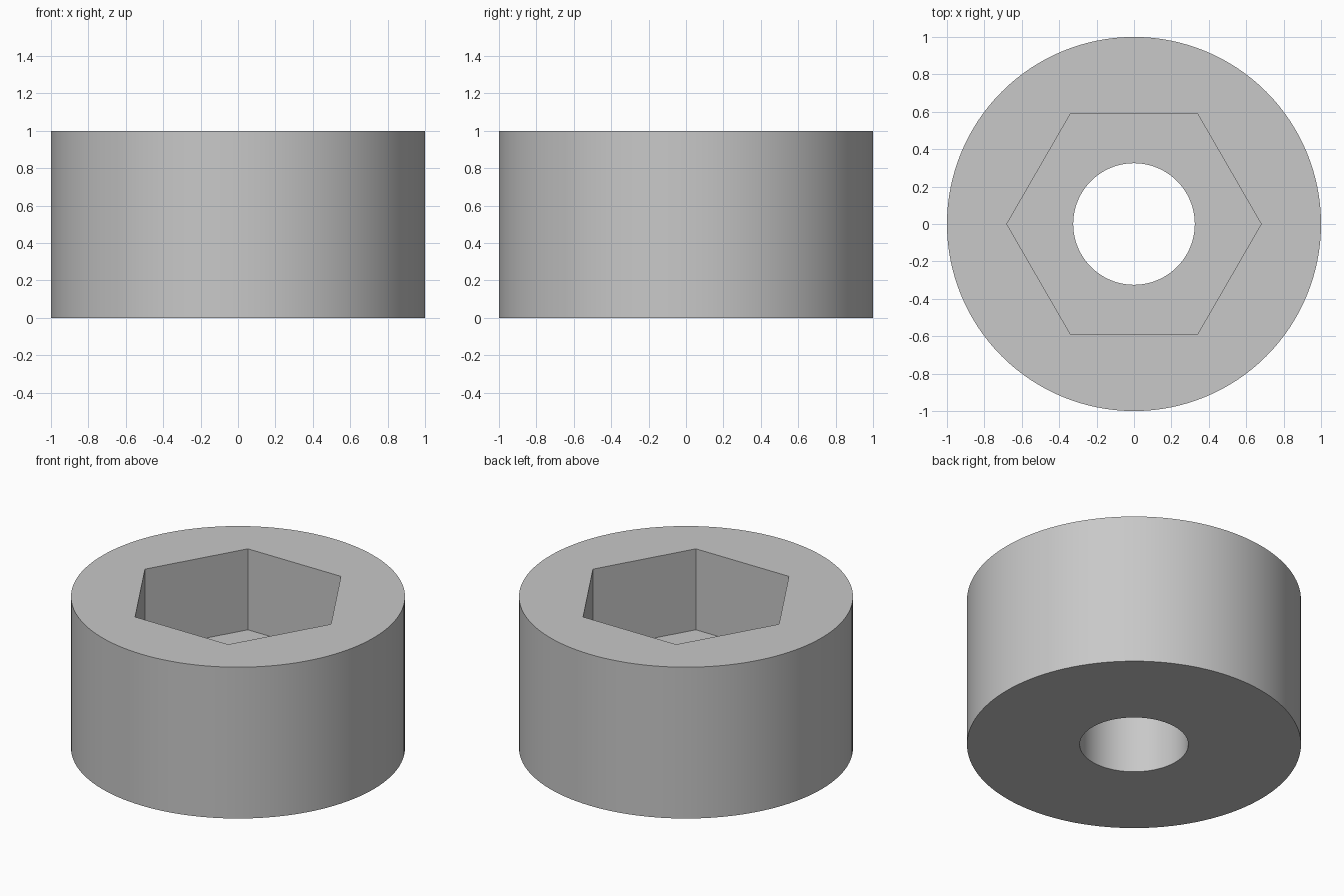
import bpy, bmesh, math

cube = bpy.data.objects.get("Cube")
if cube:
    bpy.data.objects.remove(cube, do_unlink=True)

HEIGHT = 1.0
FLOOR = 0.465      # floor of the hexagonal pocket
OUTER, HEX, BORE = 1.0, 0.68, 0.325
SIDES = 128

# Single grey material
grey = bpy.data.materials.new("plain_grey")
grey.use_nodes = True
colour = (0.58, 0.58, 0.58, 1)
grey.diffuse_color = colour
grey.node_tree.nodes["Principled BSDF"].inputs["Base Color"].default_value = colour

bm = bmesh.new()


def ring(radius, z, sides):
    """Closed loop of edges, returned as (verts, edges)."""
    angles = [math.tau * i / sides for i in range(sides)]
    verts = [bm.verts.new((radius * math.cos(a), radius * math.sin(a), z)) for a in angles]
    edges = [bm.edges.new((verts[i - 1], verts[i])) for i in range(sides)]
    return verts, edges


def wall(low, high):
    """Quads between two rings with the same number of sides."""
    for i in range(len(low[0])):
        bm.faces.new((low[0][i - 1], low[0][i], high[0][i], high[0][i - 1]))


def annulus(outer, inner):
    """Flat face between an outline and a hole."""
    bmesh.ops.triangle_fill(bm, edges=outer[1] + inner[1], use_beauty=True)


# Outlines
outer_low, outer_high = ring(OUTER, 0, SIDES), ring(OUTER, HEIGHT, SIDES)
hex_low, hex_high = ring(HEX, FLOOR, 6), ring(HEX, HEIGHT, 6)
bore_low, bore_high = ring(BORE, 0, SIDES), ring(BORE, FLOOR, SIDES)

# Outer side, pocket sides and bore
wall(outer_low, outer_high)
wall(hex_low, hex_high)
wall(bore_low, bore_high)

# Top rim, pocket floor and underside
annulus(outer_high, hex_high)
annulus(hex_low, bore_high)
annulus(outer_low, bore_low)

bmesh.ops.recalc_face_normals(bm, faces=bm.faces)
mesh = bpy.data.meshes.new("hex_socket_collar")
bm.to_mesh(mesh)
bm.free()
mesh.materials.append(grey)

collar = bpy.data.objects.new("hex_socket_collar", mesh)
bpy.context.collection.objects.link(collar)
bpy.ops.object.select_all(action="DESELECT")
collar.select_set(True)
bpy.context.view_layer.objects.active = collar
bpy.ops.object.shade_smooth_by_angle(angle=math.radians(30))
